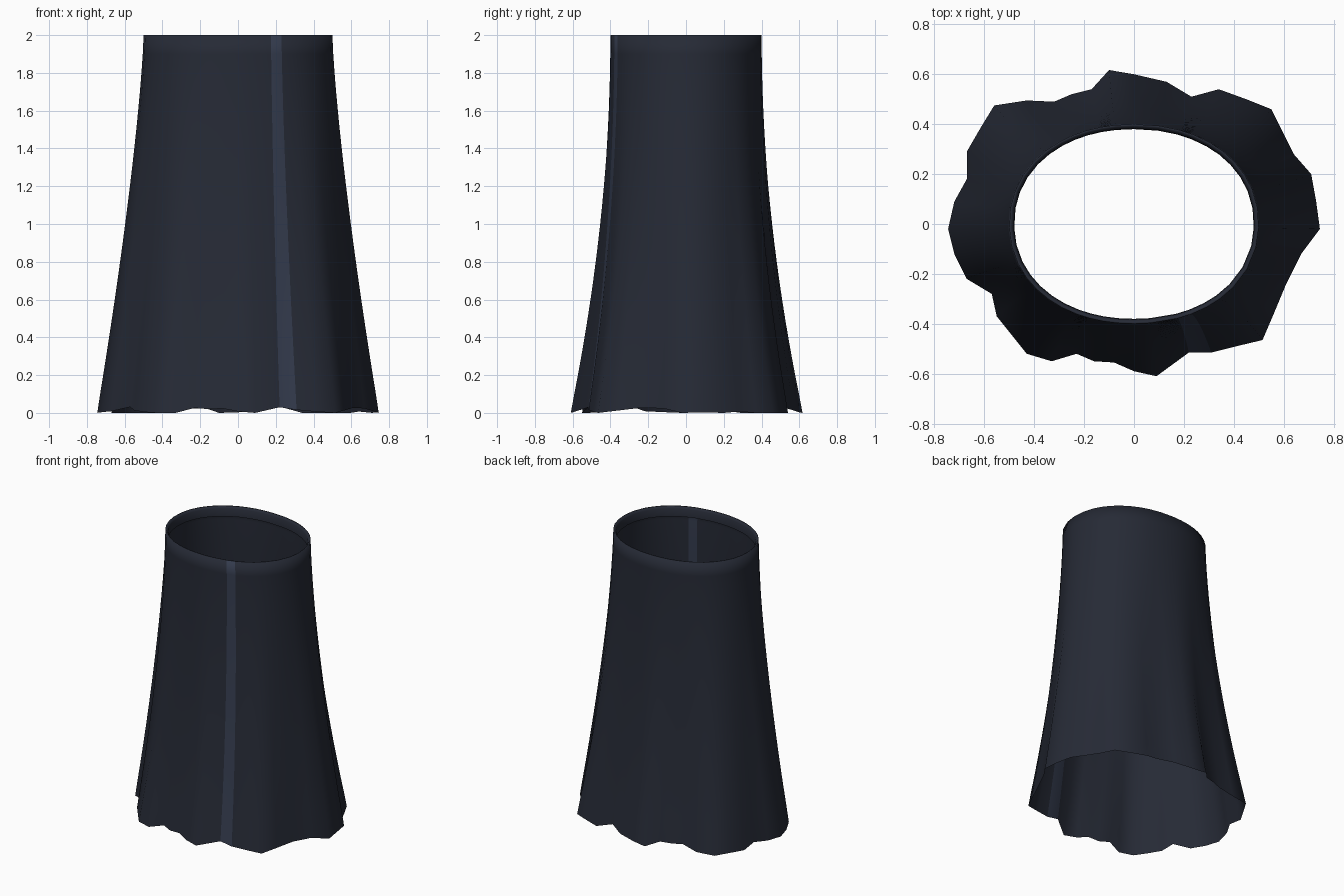
import bpy, bmesh, math

if "Cube" in bpy.data.objects:
    bpy.data.objects.remove(bpy.data.objects["Cube"])

# Hem outline seen from above, counter-clockwise from the right side
HEM = [(.745, -.02), (.73, .09), (.71, .20), (.64, .28), (.595, .37), (.55, .46), (.45, .50),
       (.34, .54), (.23, .51), (.13, .57), (0, .60), (-.10, .617), (-.17, .54),
       (-.25, .52), (-.32, .49), (-.43, .495), (-.56, .475), (-.615, .385), (-.67, .29),
       (-.67, .18), (-.72, .09), (-.745, -.02), (-.72, -.12), (-.67, -.22),
       (-.57, -.28), (-.55, -.37), (-.49, -.445), (-.43, -.52), (-.33, -.55),
       (-.23, -.52), (-.16, -.55), (-.08, -.555), (0, -.59), (.09, -.61),
       (.22, -.515), (.31, -.515), (.41, -.49), (.515, -.465), (.56, -.36),
       (.61, -.24), (.67, -.12)]
STRIPE = HEM.index((.22, -.515))
ROWS = 20


def material(name, color):
    m = bpy.data.materials.new(name)
    m.diffuse_color = (*color, 1)
    m.use_nodes = True
    m.node_tree.nodes["Principled BSDF"].inputs["Base Color"].default_value = m.diffuse_color
    return m


def waist(x, y, scale=1.0):
    """Point of the slightly squared waist oval matching a hem point."""
    a = math.atan2(y / .61, x / .75)
    c, s = math.cos(a), math.sin(a)
    e = 2 / 2.12
    return (math.copysign(abs(c) ** e, c) * .5 * scale,
            math.copysign(abs(s) ** e, s) * (.4 - .5 * (1 - scale)))


bm = bmesh.new()
rings = []

# Flared, pleated body from hem to waist
for r in range(ROWS + 1):
    u = 1 - r / ROWS
    ring = []
    for x, y in HEM:
        wx, wy = waist(x, y)
        fold = math.hypot(x / .75, y / .61)
        lift = min(.045, max(.008, (1.02 - fold) * .3)) * u ** 4
        ring.append(bm.verts.new((wx + (x - wx) * u ** 1.33,
                                  wy + (y - wy) * u ** 1.9,
                                  2 * (1 - u) + lift)))
    rings.append(ring)

# Waistband lip turned inward
for scale, z in ((.985, 2.0), (.965, 1.985), (.96, 1.93)):
    rings.append([bm.verts.new((*waist(x, y, scale), z)) for x, y in HEM])

n = len(HEM)
for lo, hi in zip(rings, rings[1:]):
    for i in range(n):
        j = (i + 1) % n
        f = bm.faces.new((lo[i], lo[j], hi[j], hi[i]))
        f.material_index = int(i == STRIPE and lo in rings[:ROWS])
        f.smooth = True

low = min(v.co.z for v in bm.verts)
for v in rings[0]:
    v.co.z -= low

mesh = bpy.data.meshes.new("skirt")
bm.to_mesh(mesh)
bm.free()
mesh.materials.append(material("dark_cloth", (.019, .023, .036)))
mesh.materials.append(material("stripe_cloth", (.034, .044, .075)))
skirt = bpy.data.objects.new("skirt", mesh)
bpy.context.collection.objects.link(skirt)
